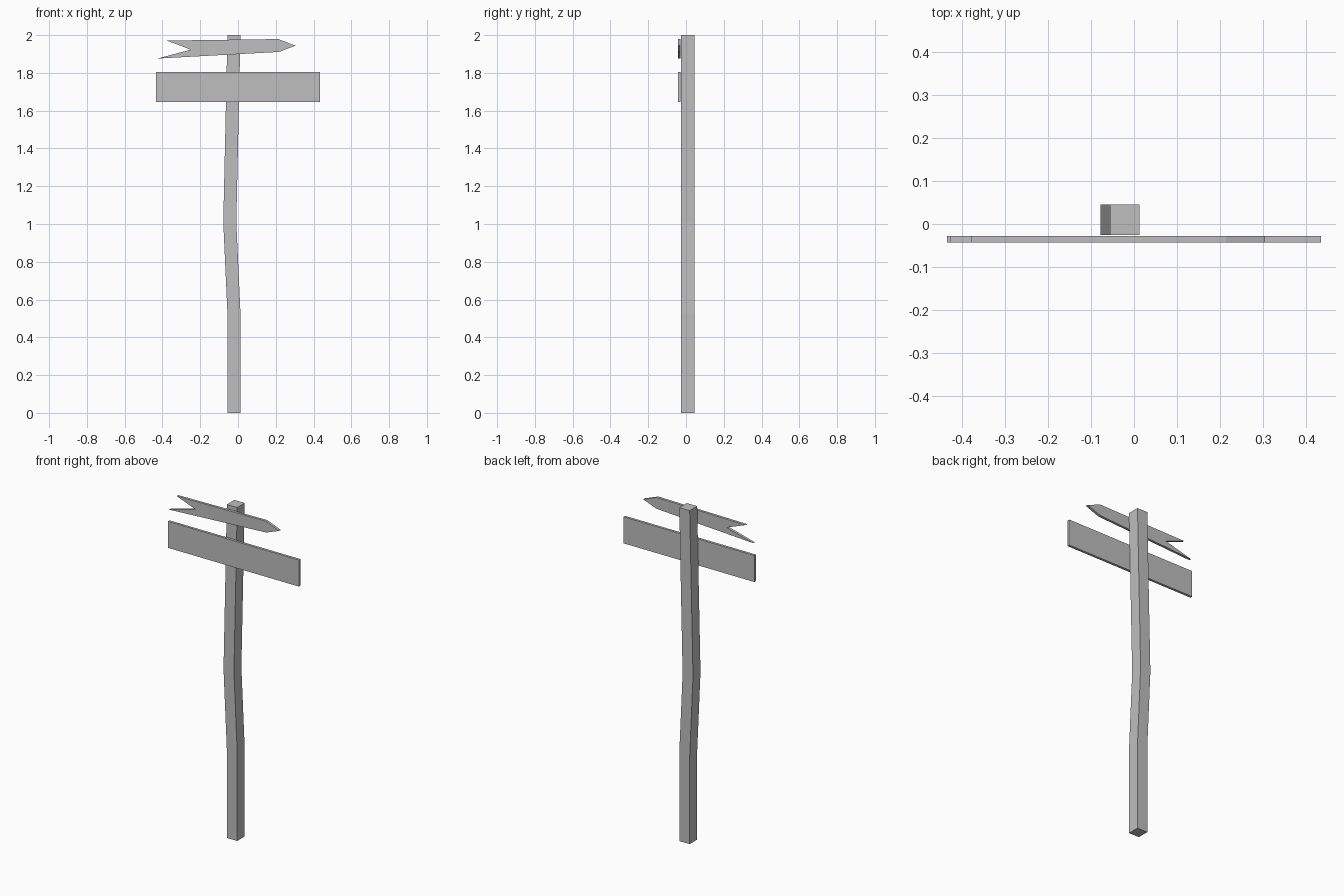
import bpy
import bmesh

cube = bpy.data.objects.get("Cube")
if cube:
    bpy.data.objects.remove(cube, do_unlink=True)

# Single plain grey
GREY = (0.52, 0.52, 0.52, 1)
grey = bpy.data.materials.new("plain_grey")
grey.use_nodes = True
grey.diffuse_color = GREY
bsdf = grey.node_tree.nodes["Principled BSDF"]
bsdf.inputs["Base Color"].default_value = GREY
bsdf.inputs["Roughness"].default_value = 0.8


def finish(name, bm):
    """Turn a bmesh into a flat-shaded object."""
    bmesh.ops.recalc_face_normals(bm, faces=bm.faces)
    mesh = bpy.data.meshes.new(name)
    bm.to_mesh(mesh)
    bm.free()
    mesh.materials.append(grey)
    obj = bpy.data.objects.new(name, mesh)
    bpy.context.collection.objects.link(obj)
    return obj


def board(name, outline, front, back):
    """Extrude an x-z outline from the front to the back."""
    bm = bmesh.new()
    face = bm.faces.new([bm.verts.new((x, front, z)) for x, z in outline])
    moved = bmesh.ops.extrude_face_region(bm, geom=[face])["geom"]
    verts = [v for v in moved if isinstance(v, bmesh.types.BMVert)]
    bmesh.ops.translate(bm, verts=verts, vec=(0, back - front, 0))
    return finish(name, bm)


def bent_post(name, path, width, front, back):
    """Square post whose left edge follows (x, z) steps."""
    bm = bmesh.new()
    rings = []
    for x, z in path:
        corners = [(x, front), (x + width, front), (x + width, back), (x, back)]
        rings.append([bm.verts.new((cx, cy, z)) for cx, cy in corners])
    for low, high in zip(rings, rings[1:]):
        for i in range(4):
            j = (i + 1) % 4
            bm.faces.new((low[i], low[j], high[j], high[i]))
    bm.faces.new(rings[0])
    bm.faces.new(rings[-1])
    return finish(name, bm)


# Slightly crooked wooden post
bent_post("post", [(-0.056, 0), (-0.056, 0.53), (-0.078, 1.01),
                   (-0.067, 1.5), (-0.056, 2)], 0.069, -0.026, 0.045)

# Wide rectangular sign
board("sign_board", [(-0.434, 1.645), (0.434, 1.645),
                     (0.434, 1.804), (-0.434, 1.804)], -0.043, -0.028)

# Arrow board with a pointed head and a notched tail
board("arrow_board", [(-0.377, 1.971), (0.214, 1.979), (0.304, 1.944),
                      (0.217, 1.911), (-0.427, 1.876), (-0.25, 1.923)],
      -0.043, -0.028)
